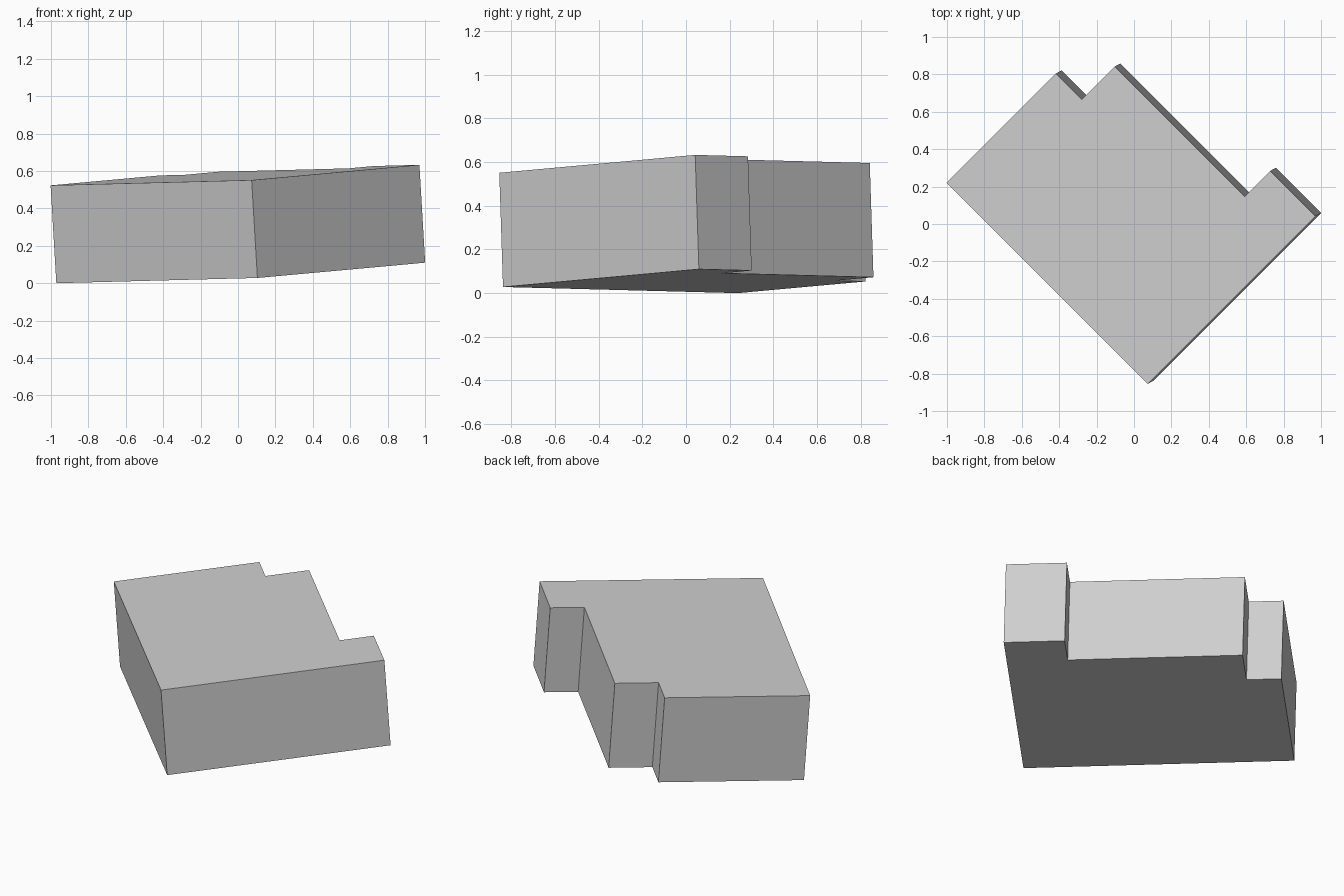
import bpy, bmesh
from mathutils import Vector

cube = bpy.data.objects.get("Cube")
if cube:
    bpy.data.objects.remove(cube, do_unlink=True)

# Single grey material
grey = bpy.data.materials.new("light grey")
colour = (0.63, 0.63, 0.63, 1)
grey.diffuse_color = colour
grey.use_nodes = True
grey.node_tree.nodes["Principled BSDF"].inputs["Base Color"].default_value = colour

# Slab plan along its two diagonal axes: s = x + y, t = y - x
front, notch, shoulder, tip = -0.782, 0.387, 0.738, 1.012
right, right_step, left_step, left = 1.222, 0.945, -0.444, -0.928
plan = [(front, right), (front, left), (tip, left), (tip, left_step),
        (shoulder, left_step), (shoulder, right_step),
        (notch, right_step), (notch, right)]


def on_top(s, t):
    """Point on the gently tilted top plane."""
    x, y = (s - t) / 2, (s + t) / 2
    return Vector((x, y, 0.575 + 0.0586 * x + 0.0325 * y))


# Top outline, extruded at right angles to the tilted plane
bm = bmesh.new()
top = bm.faces.new([bm.verts.new(on_top(s, t)) for s, t in plan])
depth = Vector((0.0586, 0.0325, -1)) * 0.523
extruded = bmesh.ops.extrude_face_region(bm, geom=[top], use_keep_orig=True)
moved = [v for v in extruded["geom"] if isinstance(v, bmesh.types.BMVert)]
bmesh.ops.translate(bm, verts=moved, vec=depth)
bmesh.ops.recalc_face_normals(bm, faces=bm.faces)

# Rest the lowest corner on the ground
lowest = min(v.co.z for v in bm.verts)
bmesh.ops.translate(bm, verts=bm.verts, vec=(0, 0, -lowest))

mesh = bpy.data.meshes.new("notched_slab")
bm.to_mesh(mesh)
bm.free()
mesh.materials.append(grey)
slab = bpy.data.objects.new("notched_slab", mesh)
bpy.context.collection.objects.link(slab)
